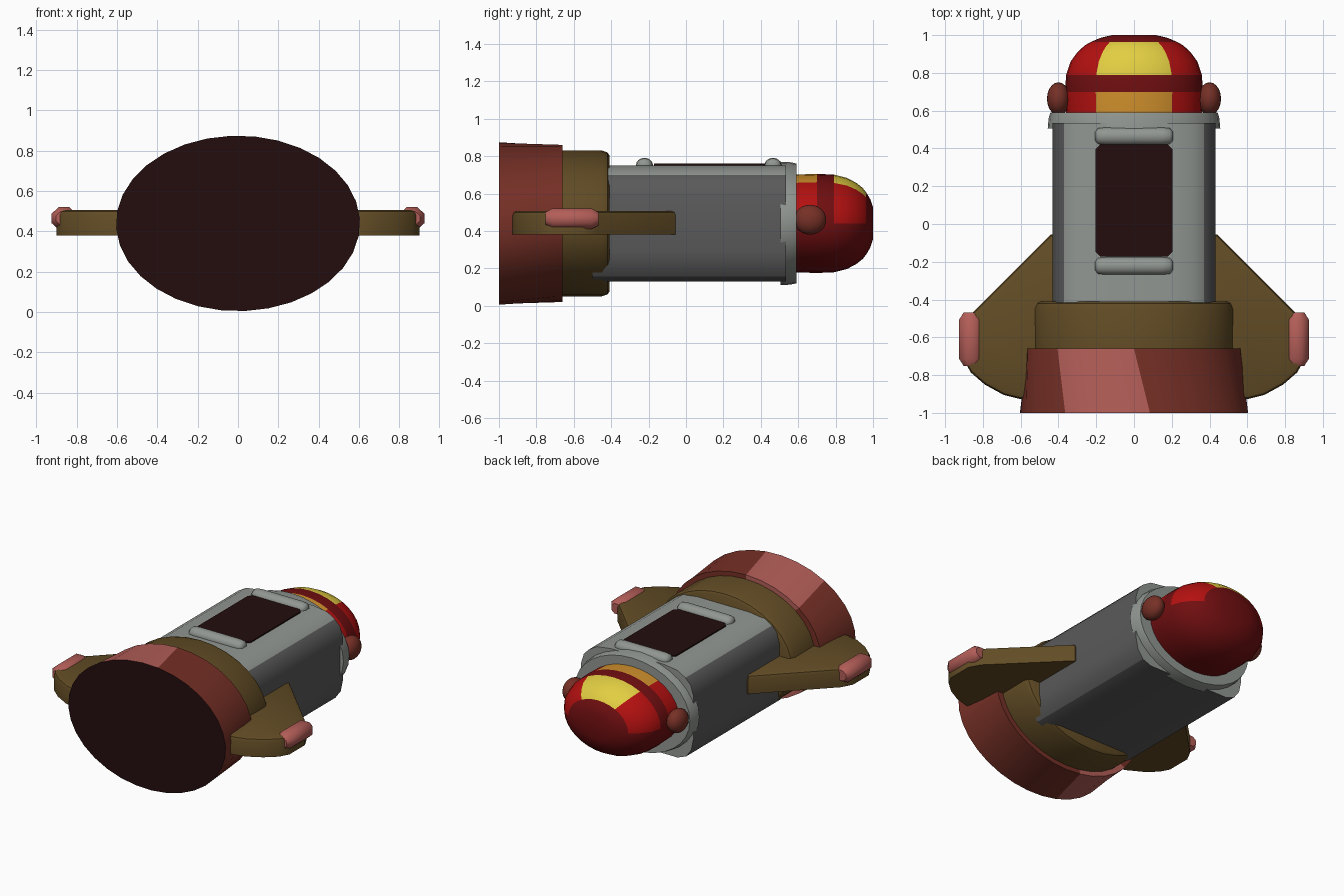
import bpy, bmesh, math
from mathutils import Matrix, Vector

if "Cube" in bpy.data.objects:
    bpy.data.objects.remove(bpy.data.objects["Cube"])

ZC = 0.44  # height of the long axis


def mat(name, r, g, b):
    m = bpy.data.materials.new(name)
    lin = [((c / 255 + 0.055) / 1.055) ** 2.4 if c > 10 else c / 255 / 12.92 for c in (r, g, b)]
    m.diffuse_color = (*lin, 1)
    m.use_nodes = True
    m.node_tree.nodes["Principled BSDF"].inputs["Base Color"].default_value = m.diffuse_color
    return m


maroon = mat("dark maroon", 36, 13, 13)
brick = mat("brick", 118, 48, 38)
pink = mat("dusty pink", 180, 94, 88)
brown = mat("brown", 98, 76, 37)
light = mat("light grey", 146, 151, 146)
dark = mat("dark grey", 90, 90, 90)
red = mat("red", 180, 16, 16)
deep = mat("deep red", 112, 14, 16)
yellow = mat("yellow", 226, 206, 66)
orange = mat("orange", 208, 144, 44)


def finish(name, bm, mats, rule=None, mirror=False, angle=35):
    """Turn a bmesh into an object; rule(face centre, normal) picks the material."""
    bmesh.ops.recalc_face_normals(bm, faces=bm.faces)
    bm.normal_update()
    if rule:
        for f in bm.faces:
            f.material_index = rule(f.calc_center_median(), f.normal)
    me = bpy.data.meshes.new(name)
    bm.to_mesh(me)
    bm.free()
    for m in mats:
        me.materials.append(m)
    ob = bpy.data.objects.new(name, me)
    bpy.context.collection.objects.link(ob)
    bpy.ops.object.select_all(action='DESELECT')
    ob.select_set(True)
    bpy.context.view_layer.objects.active = ob
    bpy.ops.object.shade_smooth_by_angle(angle=math.radians(angle))
    if mirror:
        ob.modifiers.new("Mirror", 'MIRROR')
    return ob


def skin(sections):
    """Join equal-length closed sections into a capped solid."""
    bm = bmesh.new()
    loops = [[bm.verts.new(p) for p in s] for s in sections]
    n = len(loops[0])
    for a, b in zip(loops, loops[1:]):
        for i in range(n):
            j = (i + 1) % n
            bm.faces.new((a[i], a[j], b[j], b[i]))
    bm.faces.new(loops[0])
    bm.faces.new(loops[-1])
    return bm


def loft(rings, cx=0, cz=ZC, seg=32):
    """Elliptical rings along y: (y, x radius, z radius, twist in degrees)."""
    secs = []
    for y, rx, rz, *tw in rings:
        t0 = math.radians(tw[0]) if tw else 0
        ang = [t0 + 2 * math.pi * i / seg for i in range(seg)]
        secs.append([(cx + rx * math.cos(t), y, cz + rz * math.sin(t)) for t in ang])
    return skin(secs)


# rear bell with pink patches on top and lower left, dark opening
def bell_rule(c, n):
    if n.y < -0.9:
        return 2
    a = math.degrees(math.atan2((c.z - ZC) / 0.42, c.x / 0.59)) % 360
    return 1 if 86 < a < 132 or 213 < a < 256 else 0


finish("rear_bell", loft([(-1, 0.605, 0.435, -8), (-0.66, 0.573, 0.42), (-0.66, 0.5, 0.36)]),
       [brick, pink, maroon], bell_rule)

# brown collar ahead of the bell
finish("collar", loft([(-0.67, 0.53, 0.39), (-0.45, 0.533, 0.39), (-0.42, 0.52, 0.38),
                       (-0.41, 0.50, 0.365)]), [brown])

# hull: rounded box section with a light top
half = [(0.2, 0.75), (0.31, 0.735), (0.37, 0.70), (0.41, 0.66), (0.432, 0.59), (0.432, 0.29),
        (0.415, 0.21), (0.375, 0.155), (0.31, 0.13)]
outline = half + [(-x, z) for x, z in reversed(half)]
finish("hull", skin([[(x, y, z) for x, z in outline] for y in (-0.5, 0.535)]), [dark, light],
       lambda c, n: 1 if c.z > 0.7 or n.y > 0.9 else 0, angle=30)

# neck ring
finish("neck_ring", loft([(0.505, 0.457, 0.33), (0.56, 0.452, 0.327), (0.59, 0.443, 0.32)]),
       [light])


# nose dome with painted bands and panels
def nose_rule(c, n):
    if c.y > 0.96 or c.z < ZC or 0.70 < c.y < 0.79:
        return 1
    a = math.degrees(math.atan2((c.z - ZC) / 0.265, c.x / 0.365))
    if 56 < a < 124:
        return 2 if c.y > 0.75 else 3
    return 0


nose = [(0.58, 0.985), (0.70, 1), (0.79, 0.985), (0.86, 0.92), (0.91, 0.82), (0.945, 0.715),
        (0.963, 0.63), (0.985, 0.49), (1.0, 0.32)]
finish("nose_dome", loft([(y, 0.365 * k, 0.265 * k) for y, k in nose]),
       [red, deep, yellow, orange], nose_rule, angle=50)

# side knobs on the nose
bm = bmesh.new()
bmesh.ops.create_uvsphere(bm, u_segments=20, v_segments=12, radius=1,
                          matrix=Matrix.Translation((0.40, 0.663, 0.46)) @
                          Matrix.Diagonal((0.061, 0.087, 0.08, 1)))
finish("nose_knob", bm, [brick], mirror=True)

# roof window plate with clipped corners
c = 0.025
corners = []
for sx, sy in ((1, 1), (-1, 1), (-1, -1), (1, -1)):
    pair = [(sx * 0.203, 0.125 + sy * (0.297 - c)), (sx * (0.203 - c), 0.125 + sy * 0.297)]
    corners += pair if sx * sy > 0 else pair[::-1]
finish("roof_window", skin([[(x, y, z) for x, y in corners] for z in (0.751, 0.76)]), [maroon])

# rounded bars at both ends of the window
for name, y in (("front_bar", 0.465), ("rear_bar", -0.222)):
    bm = loft([(-0.207, 0.022, 0.02), (-0.19, 0.042, 0.037), (-0.15, 0.046, 0.041),
               (0.15, 0.046, 0.041), (0.19, 0.042, 0.037), (0.207, 0.022, 0.02)], cz=0.75, seg=16)
    bm.transform(Matrix.Translation((0, y, 0)) @ Matrix.Rotation(math.pi / 2, 4, 'Z'))
    finish(name, bm, [light], angle=50)

# swept wings, softened along the upper edge
plan = [(0.3, -0.055), (0.44, -0.055), (0.86, -0.475), (0.90, -0.55), (0.90, -0.72),
        (0.865, -0.785), (0.79, -0.85), (0.69, -0.905), (0.6, -0.927), (0.3, -0.927)]
bm = skin([[(x, y, z) for x, y in plan] for z in (0.38, 0.507)])
top = [e for e in bm.edges if all(v.co.z > 0.5 for v in e.verts)]
bmesh.ops.bevel(bm, geom=top, offset=0.025, segments=2, profile=0.5, affect='EDGES')
finish("wing", bm, [brown], mirror=True)

# wing tip pods
finish("wing_pod", loft([(-0.752, 0.042, 0.038, 22.5), (-0.715, 0.068, 0.06, 22.5),
                         (-0.505, 0.068, 0.06, 22.5), (-0.468, 0.042, 0.038, 22.5)],
                        cx=0.8625, cz=0.465, seg=8), [pink], mirror=True, angle=50)
